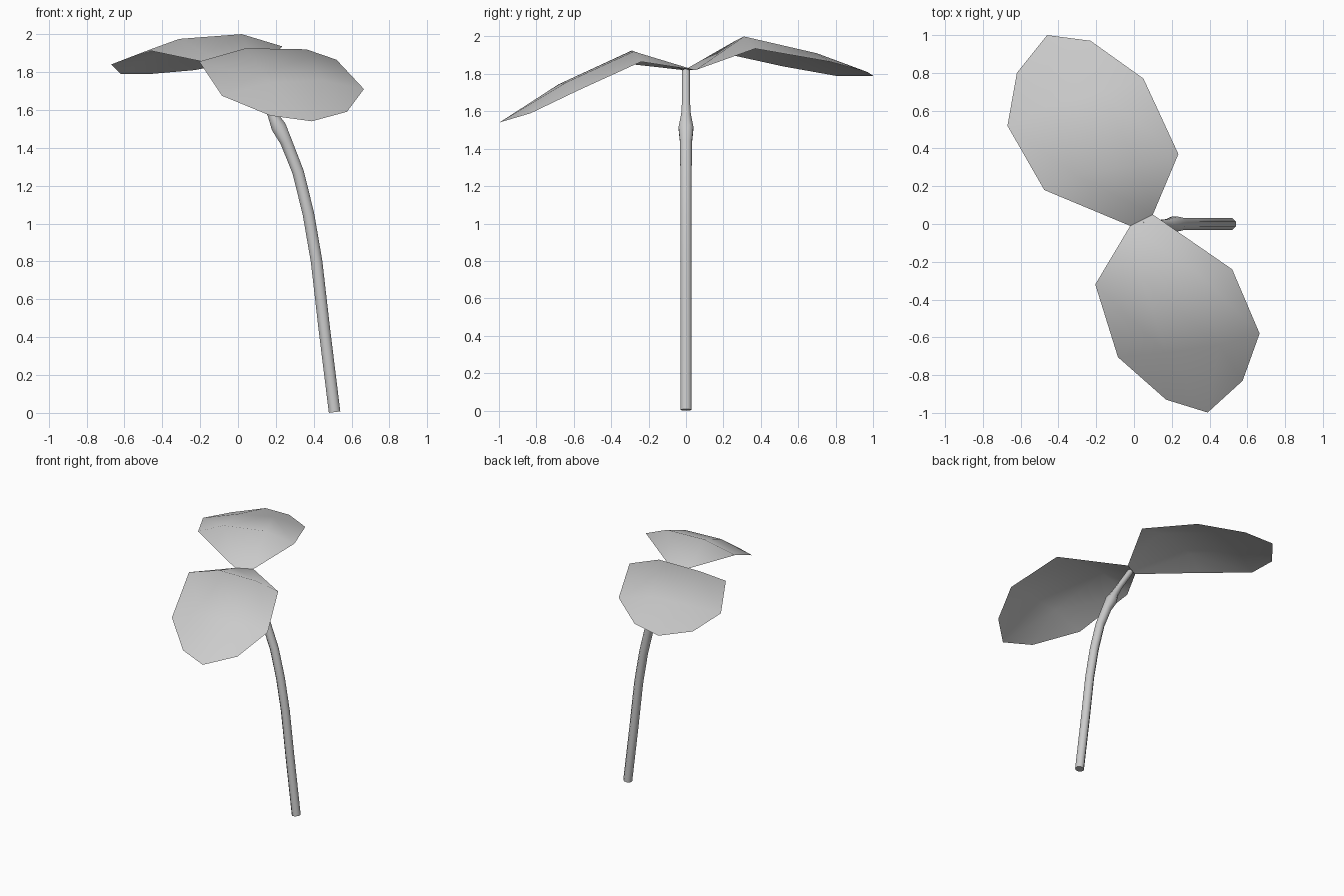
import bpy, math
from mathutils import Vector

if "Cube" in bpy.data.objects:
    bpy.data.objects.remove(bpy.data.objects["Cube"])


def make_object(name, verts, faces, angle):
    mesh = bpy.data.meshes.new(name)
    mesh.from_pydata(verts, [], faces)
    mesh.update()
    obj = bpy.data.objects.new(name, mesh)
    bpy.context.collection.objects.link(obj)
    bpy.ops.object.select_all(action='DESELECT')
    obj.select_set(True)
    bpy.context.view_layer.objects.active = obj
    bpy.ops.object.shade_smooth_by_angle(angle=math.radians(angle))
    return obj


def stem(name, path, sides=8):
    """Sweep a round section along (x, z, radius) points in the y = 0 plane."""
    pts = [Vector((x, 0, z)) for x, z, r in path]
    verts, faces = [], []
    for i, p in enumerate(pts):
        t = (pts[min(i + 1, len(pts) - 1)] - pts[max(i - 1, 0)]).normalized()
        side = Vector((0, 1, 0))
        other = side.cross(t)
        for k in range(sides):
            a = 2 * math.pi * (k + 0.5) / sides
            verts.append(p + path[i][2] * (math.cos(a) * other + math.sin(a) * side))
    for i in range(len(pts) - 1):
        for k in range(sides):
            a, b = i * sides + k, i * sides + (k + 1) % sides
            faces.append((a, b, b + sides, a + sides))
    faces.append(tuple(reversed(range(sides))))
    faces.append(tuple(range(len(verts) - sides, len(verts))))
    return make_object(name, verts, faces, 50)


# Leaf sheet topology: base edge (2), ridge row (4), middle row (4), tip row (3)
LEAF_FACES = [(0, 2, 3), (0, 3, 4, 1), (1, 4, 5),
              (2, 6, 7, 3), (3, 7, 8, 4), (4, 8, 9, 5),
              (6, 10, 7), (7, 10, 11, 8), (8, 11, 12, 9)]

front_leaf = [(-0.02, -0.01, 1.82), (0.10, 0.05, 1.82),
              (-0.205, -0.32, 1.855), (0.04, -0.29, 1.925),
              (0.36, -0.28, 1.92), (0.52, -0.24, 1.865),
              (-0.085, -0.705, 1.675), (0.17, -0.68, 1.745),
              (0.45, -0.64, 1.755), (0.665, -0.58, 1.71),
              (0.17, -0.93, 1.57), (0.39, -0.998, 1.54), (0.575, -0.83, 1.59)]

back_leaf = [(0.10, 0.05, 1.82), (-0.02, -0.01, 1.82),
             (0.235, 0.37, 1.935), (0.02, 0.31, 2.0),
             (-0.31, 0.26, 1.975), (-0.475, 0.18, 1.915),
             (0.05, 0.77, 1.865), (-0.18, 0.70, 1.91),
             (-0.44, 0.63, 1.89), (-0.67, 0.52, 1.84),
             (-0.23, 0.97, 1.81), (-0.46, 1.0, 1.79), (-0.62, 0.80, 1.79)]

make_object("front_leaf", front_leaf, LEAF_FACES, 60)
make_object("back_leaf", back_leaf, LEAF_FACES, 60)

# Curved stem with a swollen node below the thin leaf stalk
stem("stem", [(0.51, 0.004, 0.033), (0.455, 0.45, 0.033), (0.415, 0.8, 0.033),
              (0.372, 1.05, 0.033), (0.318, 1.27, 0.033), (0.255, 1.43, 0.034),
              (0.215, 1.51, 0.043), (0.18, 1.58, 0.028), (0.14, 1.65, 0.023),
              (0.035, 1.815, 0.022)])
